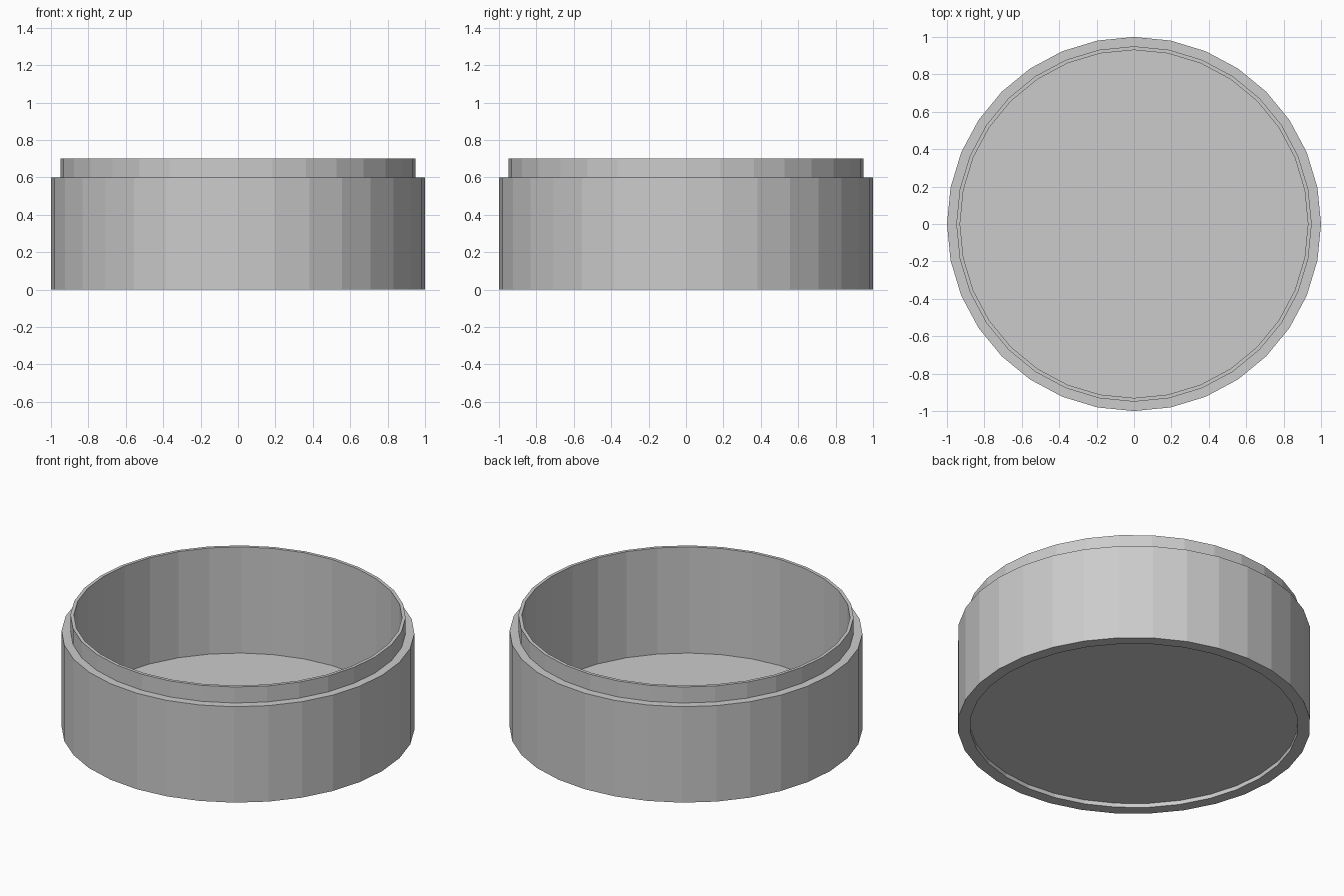
import bpy, bmesh
from math import cos, sin, tau

if "Cube" in bpy.data.objects:
    bpy.data.objects.remove(bpy.data.objects["Cube"])

SIDES = 32


def ring_wall(name, r_out, r_in, z0, z1):
    """Square-section tube with flat facets."""
    bm = bmesh.new()
    profile = [(r_out, z0), (r_out, z1), (r_in, z1), (r_in, z0)]
    loops = [[bm.verts.new((r * cos(tau * i / SIDES), r * sin(tau * i / SIDES), z))
              for i in range(SIDES)] for r, z in profile]
    for k in range(4):
        a, b = loops[k], loops[(k + 1) % 4]
        for i in range(SIDES):
            j = (i + 1) % SIDES
            bm.faces.new((a[i], a[j], b[j], b[i]))
    finish(name, bm)


def disc(name, r, z0, z1):
    """Thin solid disc."""
    bm = bmesh.new()
    verts = [bm.verts.new((r * cos(tau * i / SIDES), r * sin(tau * i / SIDES), z0))
             for i in range(SIDES)]
    face = bm.faces.new(verts)
    new = bmesh.ops.extrude_face_region(bm, geom=[face], use_keep_orig=True)["geom"]
    bmesh.ops.translate(bm, vec=(0, 0, z1 - z0),
                        verts=[g for g in new if isinstance(g, bmesh.types.BMVert)])
    finish(name, bm)


def finish(name, bm):
    bmesh.ops.recalc_face_normals(bm, faces=bm.faces)
    mesh = bpy.data.meshes.new(name)
    bm.to_mesh(mesh)
    bm.free()
    bpy.context.collection.objects.link(bpy.data.objects.new(name, mesh))


# Outer shell, inner sleeve forming the raised lip, and recessed floor
ring_wall("outer_wall", 1.0, 0.95, 0.0, 0.6)
ring_wall("inner_lip", 0.95, 0.93, 0.0, 0.7)
disc("floor", 0.93, 0.026, 0.036)
